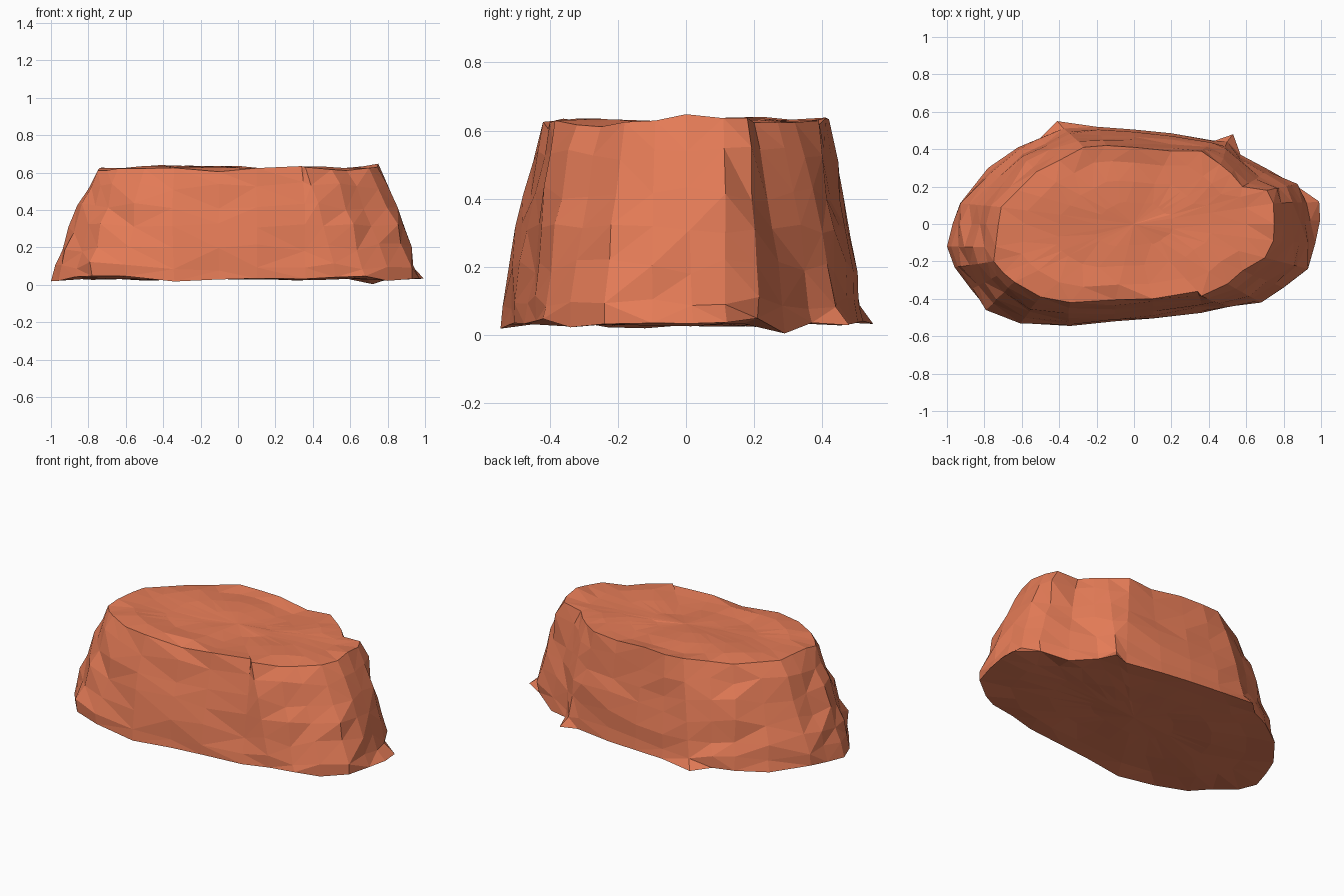
import bpy, bmesh, random
from mathutils import Vector, noise

if "Cube" in bpy.data.objects:
    bpy.data.objects.remove(bpy.data.objects["Cube"])

random.seed(11)

# Matching foot and crown outlines seen from above, anticlockwise from the left tip
FOOT = [(-1, -.12), (-.96, -.23), (-.87, -.35), (-.78, -.46), (-.6, -.53), (-.34, -.545),
        (-.1, -.52), (.1, -.505), (.36, -.475), (.52, -.44), (.68, -.42), (.8, -.34), (.93, -.24),
        (.97, -.1), (.995, .02), (.99, .12), (.86, .21), (.72, .29), (.57, .37), (.53, .48),
        (.43, .445), (.2, .485), (0, .505), (-.2, .52), (-.41, .55), (-.5, .46), (-.62, .41),
        (-.78, .3), (-.93, .11), (-.97, 0)]
CROWN = [(-.74, -.12), (-.75, -.2), (-.7, -.26), (-.64, -.31), (-.5, -.39), (-.34, -.42),
         (-.1, -.405), (.1, -.40), (.34, -.36), (.36, -.385), (.5, -.32), (.58, -.25), (.7, -.18),
         (.745, -.09), (.75, 0), (.745, .11), (.71, .18), (.58, .2), (.52, .27), (.46, .32),
         (.36, .39), (.2, .39), (0, .41), (-.15, .42), (-.27, .41), (-.4, .34), (-.52, .28),
         (-.62, .18), (-.71, .09), (-.725, 0)]
SPURS = {14: .96, 15: .95, 19: .93, 24: .955}   # points that only stick out at the foot
N = len(FOOT)

bm = bmesh.new()


def jit(a):
    return random.uniform(-a, a)


def wave(x, y, z=0.0):
    return noise.noise(Vector((x * 3.3, y * 3.3, z * 3.3 + 5)))


def bridge(a, b):
    for i in range(N):
        j = (i + 1) % N
        bm.faces.new((a[i], a[j], b[j], b[i]))


# Craggy side wall: rings blended from foot to crown, slightly bulging at mid height
rings = []
for t in (0, .11, .28, .46, .65, .84, 1):
    ring = []
    rim = t in (0, 1)
    for i, (f, c) in enumerate(zip(FOOT, CROWN)):
        f = Vector(f)
        if t > 0:
            f *= SPURS.get(i, 1)
        p = f.lerp(Vector(c), t)
        p *= 1 + .10 * t * (1 - t)
        if not rim:
            p *= 1 + jit(.014) + .025 * wave(p.x, p.y, t)
        z = .033 + .59 * t + (.03 * wave(p.x, p.y, t) + jit(.004) if rim else jit(.025))
        ring.append(bm.verts.new((p.x, p.y, z)))
    rings.append(ring)
for a, b in zip(rings, rings[1:]):
    bridge(a, b)


# Gently uneven top and underside: shrinking rings closed at the middle
def cap(rim, z, amp):
    prev = rim
    for s in (.8, .55, .28):
        ring = []
        for v in rim:
            x, y = v.co.x * s, v.co.y * s
            ring.append(bm.verts.new((x, y, z + amp * wave(x, y, z))))
        bridge(prev, ring)
        prev = ring
    mid = bm.verts.new((0, 0, z + amp * wave(0, 0, z)))
    for i in range(N):
        bm.faces.new((prev[i], prev[(i + 1) % N], mid))


cap(rings[-1], .624, .03)
cap(rings[0], .032, .02)

# Lowest toe and highest crest points
for v, z in ((rings[0][11], .022), (rings[0][17], .004), (rings[0][5], .018),
             (rings[-1][8], .635), (rings[-1][14], .648), (rings[-1][6], .605)):
    v.co.z = z

bmesh.ops.triangulate(bm, faces=bm.faces[:])
bmesh.ops.recalc_face_normals(bm, faces=bm.faces[:])
me = bpy.data.meshes.new("rock")
bm.to_mesh(me)
bm.free()
rock = bpy.data.objects.new("rock", me)
bpy.context.collection.objects.link(rock)

mat = bpy.data.materials.new("red_stone")
mat.diffuse_color = (.78, .20, .095, 1)
mat.use_nodes = True
mat.node_tree.nodes["Principled BSDF"].inputs["Base Color"].default_value = mat.diffuse_color
me.materials.append(mat)
